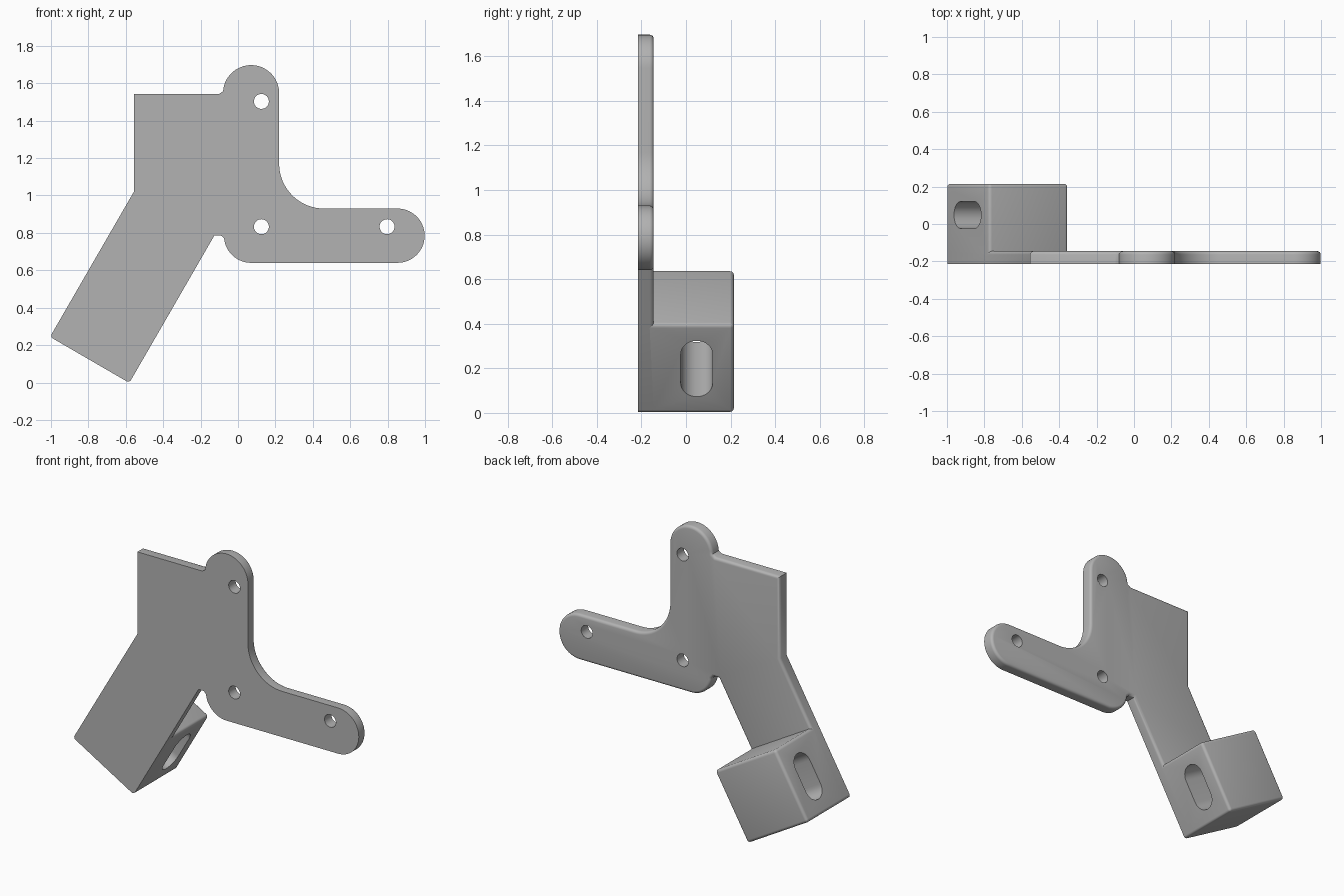
import bpy, bmesh
from math import sin, cos, radians
from mathutils import Vector

if "Cube" in bpy.data.objects:
    bpy.data.objects.remove(bpy.data.objects["Cube"], do_unlink=True)

FRONT, PLATE_BACK, BLOCK_BACK = -0.215, -0.145, 0.215
ROUND = 0.018

grey = bpy.data.materials.new("plain grey")
grey.use_nodes = True
grey.diffuse_color = (0.45, 0.45, 0.45, 1)
grey.node_tree.nodes["Principled BSDF"].inputs["Base Color"].default_value = (0.45, 0.45, 0.45, 1)


def arc(cx, cz, r, start, end, steps=20):
    angles = [radians(start + (end - start) * i / steps) for i in range(steps + 1)]
    return [(cx + r * cos(a), cz + r * sin(a)) for a in angles]


def make_object(name, bm):
    bmesh.ops.recalc_face_normals(bm, faces=bm.faces)
    mesh = bpy.data.meshes.new(name)
    bm.to_mesh(mesh)
    bm.free()
    mesh.materials.append(grey)
    obj = bpy.data.objects.new(name, mesh)
    bpy.context.collection.objects.link(obj)
    return obj


def extrude(bm, face, vec):
    """Extrude a face, keeping the new cap; returns the cap."""
    new = bmesh.ops.extrude_face_region(bm, geom=[face])["geom"]
    bmesh.ops.translate(bm, vec=vec, verts=[g for g in new if isinstance(g, bmesh.types.BMVert)])
    return next(g for g in new if isinstance(g, bmesh.types.BMFace))


def cutter(name, points, vec):
    bm = bmesh.new()
    face = bm.faces.new([bm.verts.new(p) for p in points])
    extrude(bm, face, vec)
    obj = make_object(name, bm)
    obj.hide_render = True
    return obj


# Arm frame: the arm leans sixty degrees, its foot runs from heel to toe
along = Vector((0.5, 0, 0.866))
across = Vector((0.866, 0, -0.5))
heel, toe = Vector((-1.005, 0, 0.244)), Vector((-0.581, 0, -0.002))
block_height = 0.46
heel_top, toe_top = heel + along * block_height, toe + along * block_height

# Plate outline, beginning with the four block corners
outline = [(v.x, v.z) for v in (toe_top, toe, heel, heel_top)]
outline += [(-0.555, 1.023), (-0.555, 1.543), (-0.1, 1.543)]
outline += arc(0.07, 1.547, 0.15, 176, 0, 28)           # upper lobe
outline += arc(0.46, 1.17, 0.24, 180, 270)              # inner sweep
outline += arc(0.853, 0.785, 0.145, 90, -90, 28)        # side lobe
outline += arc(0.07, 0.785, 0.145, 270, 186)            # lower corner
outline += [(-0.09, 0.785), (-0.127, 0.785)]

# Extrude the plate, then raise the block from its foot
bm = bmesh.new()
front = bm.faces.new([bm.verts.new((x, FRONT, z)) for x, z in outline])
back = extrude(bm, front, (0, PLATE_BACK - FRONT, 0))
if not any(all(abs(v.co.y - FRONT) < 1e-4 for v in f.verts) for f in bm.faces):
    bm.faces.new([v for v in bm.verts if abs(v.co.y - FRONT) < 1e-4])


def nearest(p, y):
    return min(bm.verts, key=lambda v: (v.co - Vector((p.x, y, p.z))).length)


bmesh.utils.face_split(back, nearest(heel_top, PLATE_BACK), nearest(toe_top, PLATE_BACK))
foot = next(f for f in bm.faces if len(f.verts) == 4
            and all(abs(v.co.y - PLATE_BACK) < 1e-4 for v in f.verts))
extrude(bm, foot, (0, BLOCK_BACK - PLATE_BACK, 0))
bmesh.ops.recalc_face_normals(bm, faces=bm.faces)


# Round the rear rims and the block's upright corners
def rounded(edge):
    a, b = (v.co for v in edge.verts)
    if not edge.is_manifold or edge.calc_face_angle_signed(0) < radians(30):
        return False
    if abs(a.y - b.y) < 1e-4:
        return a.y > FRONT + 0.01
    return max(a.y, b.y) > 0 or min((a - p).xz.length for p in (heel, toe)) < 0.01


bmesh.ops.bevel(bm, geom=[e for e in bm.edges if rounded(e)], offset=ROUND,
                offset_type='OFFSET', segments=4, profile=0.5,
                affect='EDGES', clamp_overlap=False)
bracket = make_object("bracket", bm)

# Screw holes through the plate
cutters = []
for x, z in ((0.125, 1.503), (0.125, 0.833), (0.797, 0.833)):
    ring = [(px, FRONT - 0.1, pz) for px, pz in arc(x, z, 0.04, 0, 360, 32)[:-1]]
    cutters.append(cutter("screw_hole_cutter", ring, (0, 0.3, 0)))

# Long slot across the block
slot = arc(0.303, 0.048, 0.072, -90, 90, 16) + arc(0.157, 0.048, 0.072, 90, 270, 16)
base = heel - across * 0.1
cutters.append(cutter("slot_cutter",
                      [base + along * s + Vector((0, y, 0)) for s, y in slot], across * 0.7))

bpy.context.view_layer.objects.active = bracket
for tool in cutters:
    mod = bracket.modifiers.new("cut", 'BOOLEAN')
    mod.operation, mod.solver, mod.object = 'DIFFERENCE', 'EXACT', tool
    bpy.ops.object.modifier_apply(modifier=mod.name)
    bpy.data.objects.remove(tool, do_unlink=True)

bpy.ops.object.select_all(action='DESELECT')
bracket.select_set(True)
bpy.ops.object.shade_smooth_by_angle(angle=radians(35))
